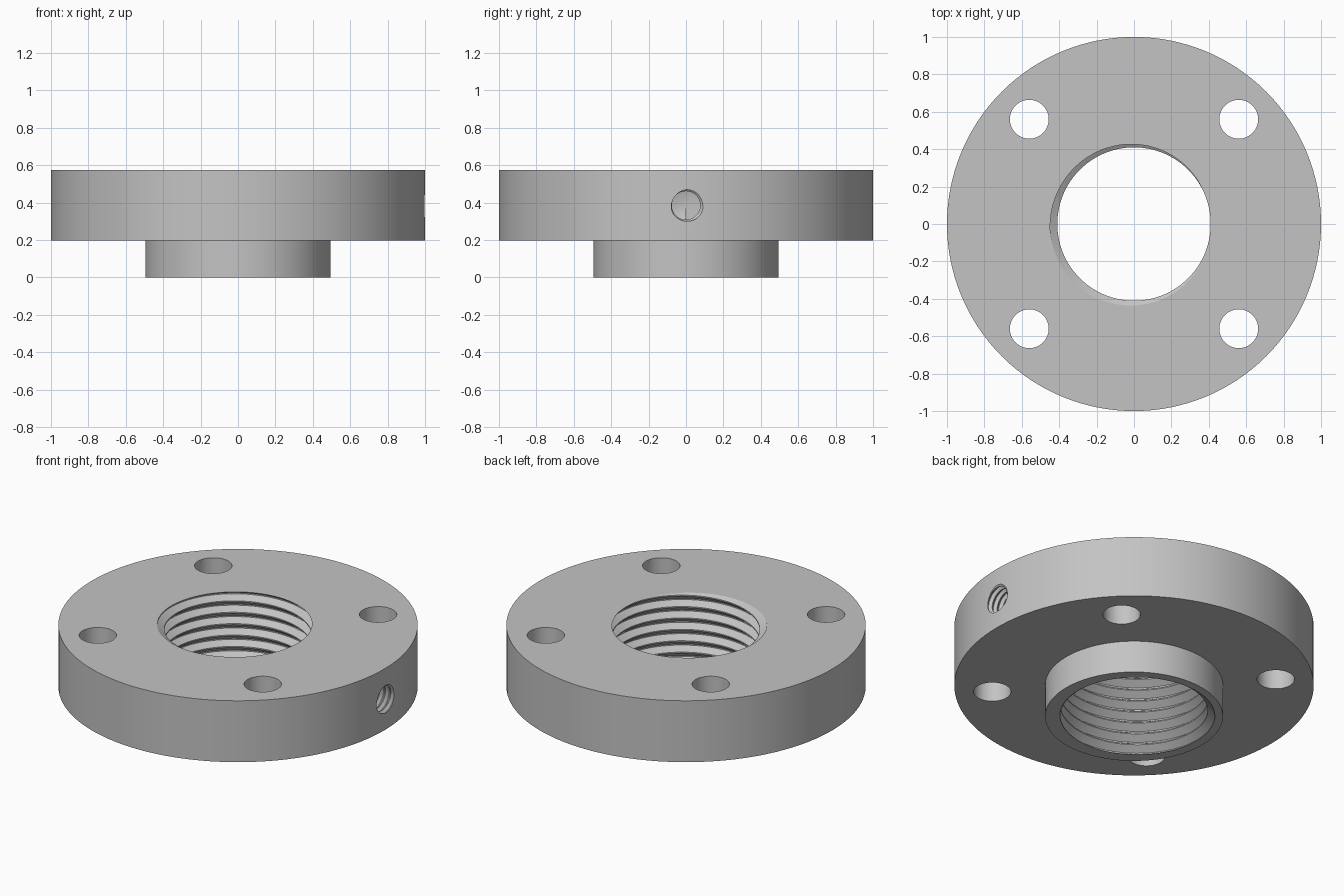
import bpy, bmesh, math
from mathutils import Matrix, Vector

cube = bpy.data.objects.get("Cube")
if cube:
    bpy.data.objects.remove(cube)

TOP, STEP = 0.575, 0.198


def material(name, value):
    mat = bpy.data.materials.new(name)
    mat.use_nodes = True
    color = (value, value, value, 1)
    mat.diffuse_color = color
    mat.node_tree.nodes["Principled BSDF"].inputs["Base Color"].default_value = color
    return mat


def make_object(name, bm):
    bmesh.ops.recalc_face_normals(bm, faces=bm.faces)
    mesh = bpy.data.meshes.new(name)
    bm.to_mesh(mesh)
    bm.free()
    obj = bpy.data.objects.new(name, mesh)
    bpy.context.collection.objects.link(obj)
    return obj


def lathe(name, profile, segments):
    """Solid of revolution around z from (radius, height) points."""
    bm = bmesh.new()
    verts = [bm.verts.new((r, 0, z)) for r, z in profile]
    edges = [bm.edges.new(pair) for pair in zip(verts, verts[1:])]
    bmesh.ops.spin(bm, geom=verts + edges, axis=(0, 0, 1), cent=(0, 0, 0),
                   angle=math.tau, steps=segments, use_merge=True)
    bmesh.ops.remove_doubles(bm, verts=bm.verts, dist=1e-5)
    return make_object(name, bm)


def thread_cutter(name, minor, major, pitch, turns, segments):
    """Solid screw along z: crest and root flats joined by sloped flanks."""
    rows = [(minor, 0), (minor, 0.1), (major, 0.45), (major, 0.55)]
    n = len(rows)
    bm = bmesh.new()
    columns = []
    for i in range(segments):
        a = math.tau * i / segments
        column = []
        for k in range(turns * n + 1):
            r, part = rows[k % n]
            z = (k // n + part + i / segments) * pitch
            column.append(bm.verts.new((r * math.cos(a), r * math.sin(a), z)))
        columns.append(column)
    # The last column joins the first one a full turn higher
    for i in range(segments):
        here, there = columns[i], columns[(i + 1) % segments]
        lift = n if i == segments - 1 else 0
        for k in range(turns * n - lift):
            bm.faces.new((here[k], there[k + lift], there[k + lift + 1], here[k + 1]))
    # Close the open ends with fans
    loose = [v for v in bm.verts if not v.link_faces]
    bmesh.ops.delete(bm, geom=loose, context='VERTS')
    rim = [e for e in bm.edges if e.is_boundary]
    ends = [bm.verts.new((0, 0, 0)), bm.verts.new((0, 0, turns * pitch))]
    for e in rim:
        upper = e.verts[0].co.z > turns * pitch / 2
        bm.faces.new((e.verts[0], e.verts[1], ends[upper]))
    return make_object(name, bm)


def cut(target, cutter):
    mod = target.modifiers.new(cutter.name, 'BOOLEAN')
    mod.operation = 'DIFFERENCE'
    mod.solver = 'EXACT'
    mod.object = cutter
    bpy.context.view_layer.objects.active = target
    bpy.ops.object.modifier_apply(modifier=mod.name)
    bpy.data.objects.remove(cutter)


# Flange disc with its hub below
flange = lathe("threaded_flange", [(0, 0), (0.495, 0), (0.495, STEP), (1, STEP),
                                   (1, TOP), (0, TOP)], 128)

# Threaded bore through the middle
bore = thread_cutter("bore_thread", 0.41, 0.45, 0.07, 12, 96)
bore.data.transform(Matrix.Translation((0, 0, -0.13)))
cut(flange, bore)

# Four bolt holes
for sx in (-1, 1):
    for sy in (-1, 1):
        hole = lathe("bolt_hole", [(0, 0.1), (0.104, 0.1), (0.104, 0.7), (0, 0.7)], 48)
        hole.data.transform(Matrix.Translation((sx * 0.56, sy * 0.56, 0)))
        cut(flange, hole)

# Blind threaded hole for a set screw, with a flat floor
screw = thread_cutter("set_screw_thread", 0.076, 0.092, 0.036, 16, 40)
screw.data.transform(Matrix.Translation((0.54, 0, 0.385)) @ Matrix.Rotation(math.pi / 2, 4, 'Y'))
cut(flange, screw)

# Finish
flange.data.materials.clear()
flange.data.materials.append(material("grey steel", 0.55))
for obj in bpy.context.selected_objects:
    obj.select_set(False)
flange.select_set(True)
bpy.context.view_layer.objects.active = flange
bpy.ops.object.shade_smooth_by_angle(angle=math.radians(25))
